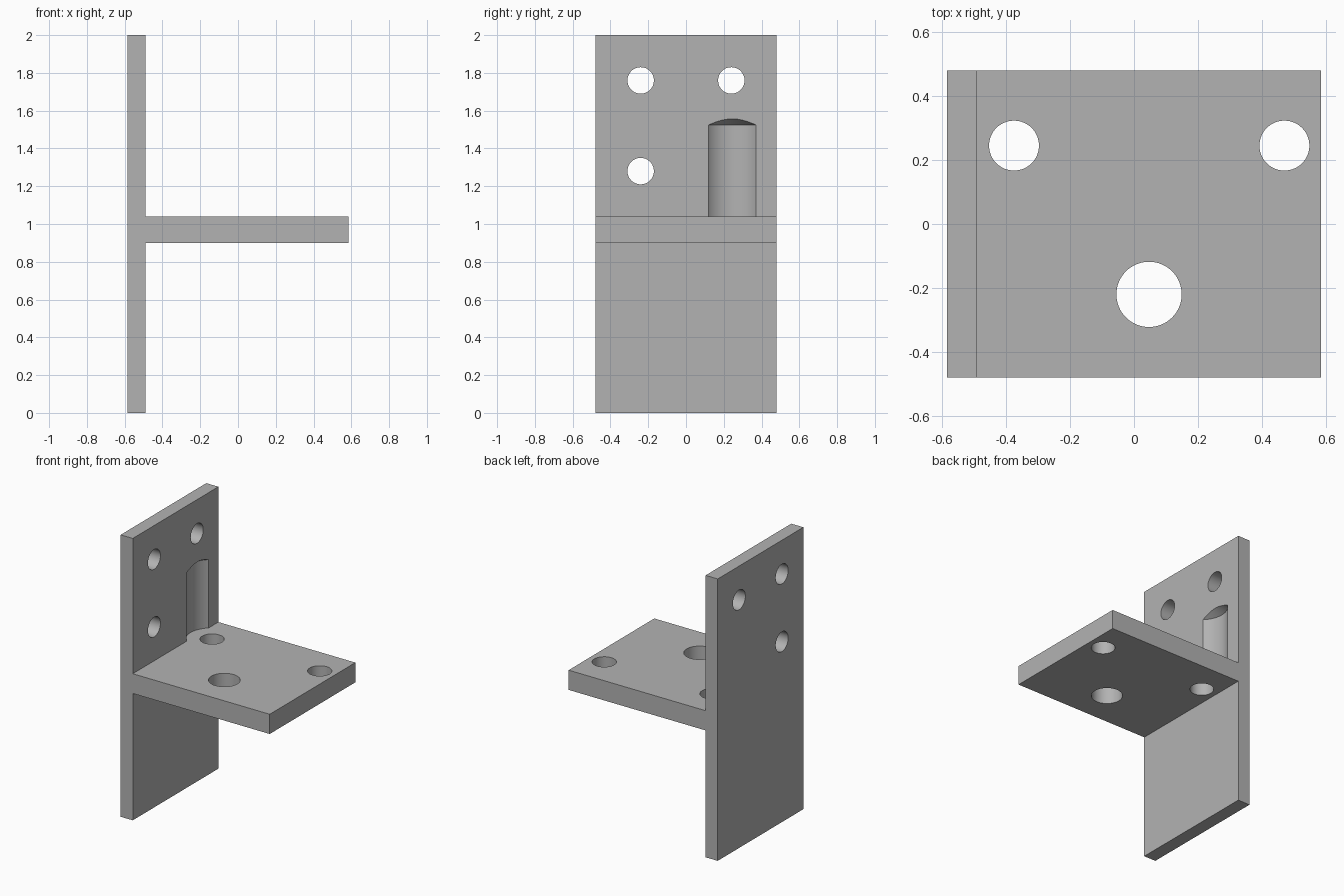
import bpy, bmesh, math
from mathutils import Matrix, Vector

cube = bpy.data.objects.get("Cube")
if cube:
    bpy.data.objects.remove(cube, do_unlink=True)

HALF_X, HALF_Y = 0.585, 0.48
FACE_X = -0.49               # inner face of the upright plate
SHELF_LOW, SHELF_TOP = 0.90, 1.04

grey = bpy.data.materials.new("plain grey")
grey.use_nodes = True
colour = (0.45, 0.45, 0.45, 1)
grey.diffuse_color = colour
grey.node_tree.nodes["Principled BSDF"].inputs["Base Color"].default_value = colour


def add_object(name, bm):
    bmesh.ops.recalc_face_normals(bm, faces=bm.faces)
    mesh = bpy.data.meshes.new(name)
    bm.to_mesh(mesh)
    bm.free()
    mesh.materials.append(grey)
    obj = bpy.data.objects.new(name, mesh)
    bpy.context.collection.objects.link(obj)
    return obj


def cylinder(name, centre, radius, depth, axis="Z", tip=0):
    """Round cutter; a tip adds a drill point on the upper end."""
    bm = bmesh.new()
    bmesh.ops.create_cone(bm, cap_ends=True, segments=64,
                          radius1=radius, radius2=radius, depth=depth)
    if tip:
        top = [f for f in bm.faces if f.normal.z > 0.9]
        bmesh.ops.poke(bm, faces=top)
        apex = max(bm.verts, key=lambda v: v.co.z - v.co.xy.length)
        apex.co.z += tip
    turn = Matrix.Rotation(math.pi / 2, 4, "Y") if axis == "X" else Matrix()
    bm.transform(Matrix.Translation(Vector(centre)) @ turn)
    return add_object(name, bm)


# Upright plate and shelf as one T-shaped profile
profile = [(-HALF_X, 0), (FACE_X, 0), (FACE_X, SHELF_LOW), (HALF_X, SHELF_LOW),
           (HALF_X, SHELF_TOP), (FACE_X, SHELF_TOP), (FACE_X, 2), (-HALF_X, 2)]
bm = bmesh.new()
face = bm.faces.new([bm.verts.new((x, -HALF_Y, z)) for x, z in profile])
ext = bmesh.ops.extrude_face_region(bm, geom=[face])
bmesh.ops.translate(bm, vec=(0, 2 * HALF_Y, 0),
                    verts=[v for v in ext["geom"] if isinstance(v, bmesh.types.BMVert)])
bracket = add_object("bracket", bm)

# Screw holes through the upright plate
cutters = [cylinder("plate_hole", (-0.54, y, z), 0.07, 0.3, "X")
           for y, z in ((-0.24, 1.76), (0.24, 1.76), (-0.24, 1.28))]

# Bolt holes through the shelf
cutters += [cylinder("shelf_hole", (x, y, 0.97), r, 0.3)
            for x, y, r in ((-0.375, 0.245, 0.078), (0.47, 0.245, 0.078),
                            (0.047, -0.22, 0.102))]

# Clearance pocket with a conical end above the inner bolt hole
POCKET_TOP, POCKET_R = 1.525, 0.17
cutters.append(cylinder("clearance_pocket",
                        (-0.375, 0.245, (SHELF_TOP + POCKET_TOP) / 2), POCKET_R,
                        POCKET_TOP - SHELF_TOP, tip=POCKET_R * math.tan(math.pi / 6)))

for cutter in cutters:
    mod = bracket.modifiers.new(cutter.name, "BOOLEAN")
    mod.operation = "DIFFERENCE"
    mod.solver = "EXACT"
    mod.object = cutter

# Bake the cuts and drop the cutters
deps = bpy.context.evaluated_depsgraph_get()
baked = bpy.data.meshes.new_from_object(bracket.evaluated_get(deps))
bracket.modifiers.clear()
bracket.data = baked
for cutter in cutters:
    bpy.data.objects.remove(cutter, do_unlink=True)

bpy.ops.object.select_all(action="DESELECT")
bracket.select_set(True)
bpy.context.view_layer.objects.active = bracket
bpy.ops.object.shade_smooth_by_angle(angle=math.radians(25))
